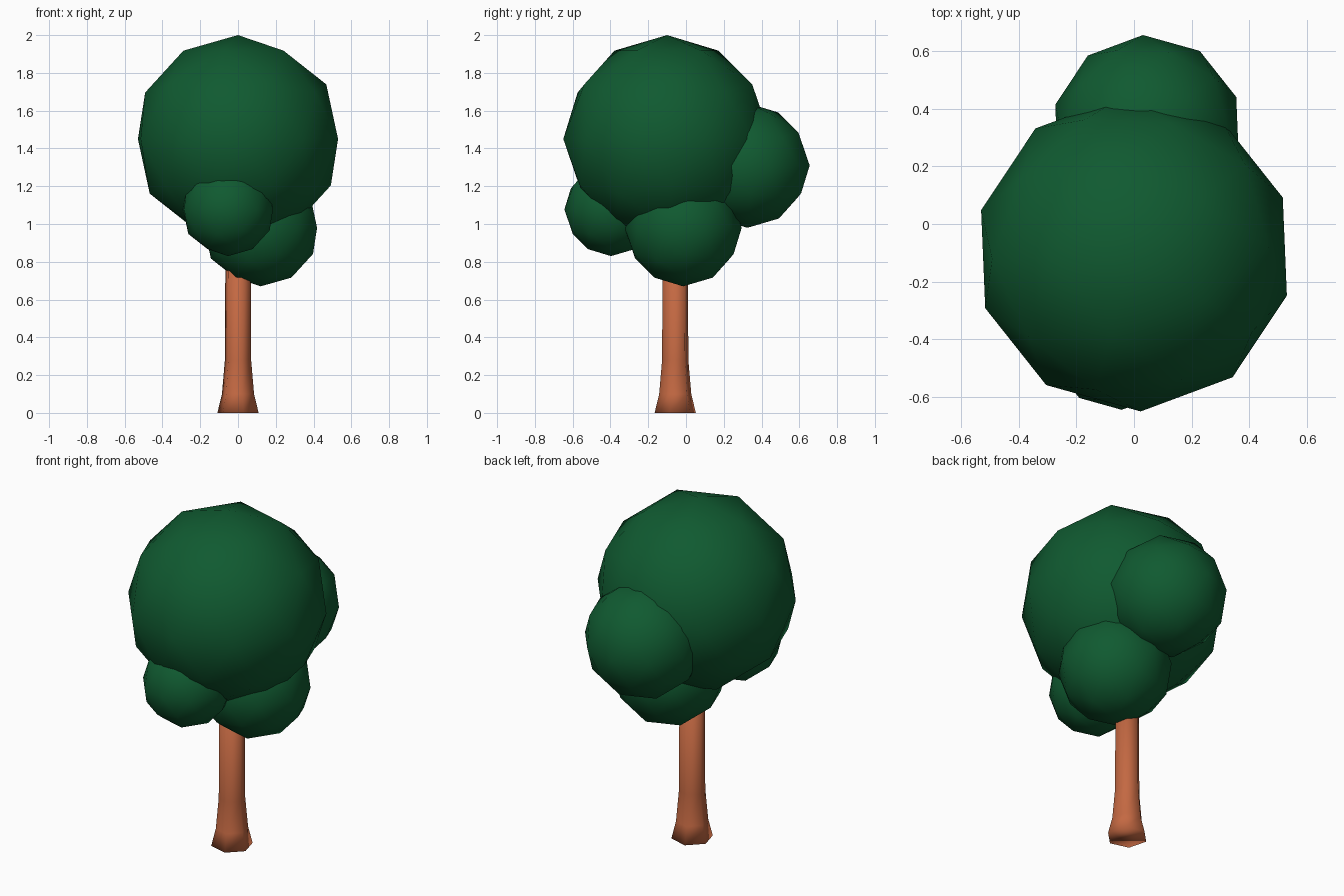
import bpy
import bmesh
from math import radians, cos, sin

cube = bpy.data.objects.get("Cube")
if cube:
    bpy.data.objects.remove(cube, do_unlink=True)


def make_material(name, rgb):
    mat = bpy.data.materials.new(name)
    mat.use_nodes = True
    color = (*rgb, 1.0)
    mat.diffuse_color = color
    bsdf = next(n for n in mat.node_tree.nodes if n.type == 'BSDF_PRINCIPLED')
    bsdf.inputs["Base Color"].default_value = color
    bsdf.inputs["Roughness"].default_value = 0.8
    return mat


def finish(bm, name, mat, location, turn=0.0):
    """Turn a bmesh into a smooth-shaded, single-colour object."""
    bmesh.ops.recalc_face_normals(bm, faces=bm.faces)
    for face in bm.faces:
        face.smooth = True
    mesh = bpy.data.meshes.new(name)
    bm.to_mesh(mesh)
    bm.free()
    mesh.materials.append(mat)
    obj = bpy.data.objects.new(name, mesh)
    obj.location = location
    obj.rotation_euler.z = radians(turn)
    bpy.context.collection.objects.link(obj)
    return obj


leaf_green = make_material("leaf_green", (0.005, 0.102, 0.030))
bark_brown = make_material("bark_brown", (0.55, 0.14, 0.055))

# Foliage: low-poly balls, all turned the same way
foliage = [
    ("crown", (0.0, -0.10, 1.45), 0.55),
    ("back_leaf_clump", (0.045, 0.325, 1.31), 0.33),
    ("front_leaf_clump", (-0.053, -0.397, 1.077), 0.247),
    ("lower_leaf_clump", (0.12, -0.015, 0.98), 0.31),
]
for name, center, radius in foliage:
    bm = bmesh.new()
    bmesh.ops.create_icosphere(bm, subdivisions=2, radius=radius)
    finish(bm, name, leaf_green, center, turn=38.4)

# Trunk: six-sided profile flaring at the foot
sides = 6
profile = [(0.113, 0.0), (0.088, 0.10), (0.072, 0.28), (0.068, 1.05)]
bm = bmesh.new()
rings = []
for radius, z in profile:
    angles = [radians(45 + 360 * i / sides) for i in range(sides)]
    rings.append([bm.verts.new((radius * cos(a), radius * sin(a), z)) for a in angles])
for low, high in zip(rings, rings[1:]):
    for i in range(sides):
        j = (i + 1) % sides
        bm.faces.new((low[i], low[j], high[j], high[i]))
bm.faces.new(rings[0][::-1])
bm.faces.new(rings[-1])
finish(bm, "trunk", bark_brown, (0.0, -0.057, 0.0))
